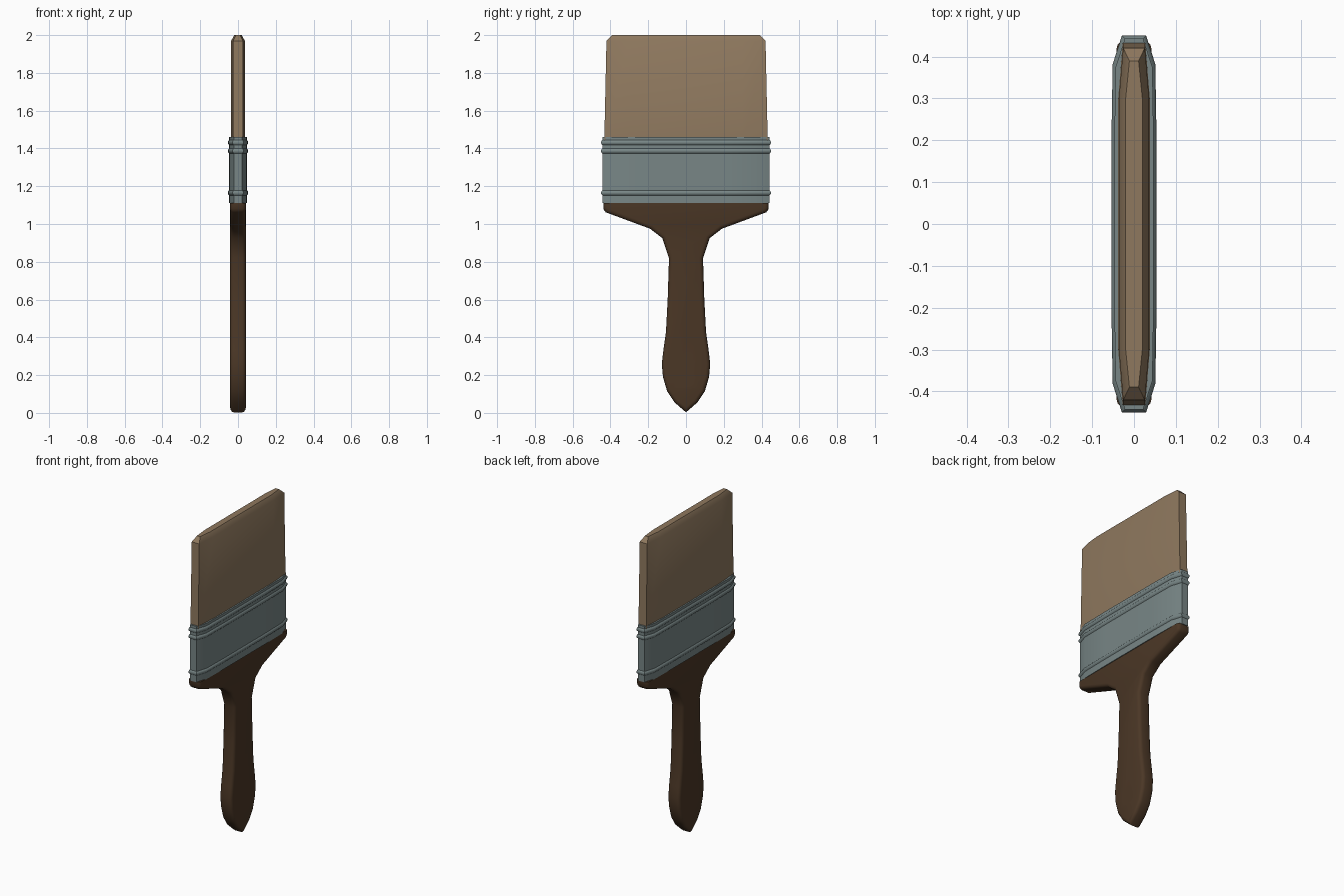
import bpy, bmesh, math

if "Cube" in bpy.data.objects:
    bpy.data.objects.remove(bpy.data.objects["Cube"])


def material(name, rgb):
    m = bpy.data.materials.new(name)
    m.diffuse_color = (*rgb, 1.0)
    m.use_nodes = True
    m.node_tree.nodes["Principled BSDF"].inputs["Base Color"].default_value = m.diffuse_color
    return m


def make_object(name, bm, mat):
    bmesh.ops.recalc_face_normals(bm, faces=bm.faces)
    me = bpy.data.meshes.new(name)
    bm.to_mesh(me)
    bm.free()
    ob = bpy.data.objects.new(name, me)
    bpy.context.collection.objects.link(ob)
    if mat:
        me.materials.append(mat)
    return ob


def select_only(ob):
    bpy.ops.object.select_all(action='DESELECT')
    ob.select_set(True)
    bpy.context.view_layer.objects.active = ob


def smooth(ob, degrees):
    select_only(ob)
    bpy.ops.object.shade_smooth_by_angle(angle=math.radians(degrees))


def mirrored_section(quarter):
    """Full cross-section from points running from y=0 to the narrow end."""
    half = quarter + [(-x, y) for x, y in reversed(quarter)]
    return half + [(-x, -y) for x, y in half if y > 0] + [
        ]


def loft(name, rings, mat):
    """rings: list of (z, quarter points); caps both ends."""
    bm = bmesh.new()
    loops = []
    for z, quarter in rings:
        loops.append([bm.verts.new((x, y, z)) for x, y in mirrored_section(quarter)])
    n = len(loops[0])
    for a, b in zip(loops, loops[1:]):
        for i in range(n):
            j = (i + 1) % n
            bm.faces.new((a[i], a[j], b[j], b[i]))
    bm.faces.new(loops[0])
    bm.faces.new(loops[-1])
    return make_object(name, bm, mat)


wood = material("dark_wood", (0.070, 0.038, 0.019))
metal = material("grey_metal", (0.188, 0.240, 0.240))
hair = material("tan_bristle", (0.272, 0.188, 0.112))

# Handle: half outline mirrored in y, extruded in x, rounded rims
side = [(0.06, 0.055), (0.10, 0.115), (0.122, 0.19), (0.128, 0.26),
        (0.120, 0.33), (0.106, 0.43), (0.097, 0.60), (0.090, 0.82),
        (0.125, 0.925), (0.19, 0.975), (0.425, 1.062), (0.438, 1.08),
        (0.438, 1.112)]
outline = [(0.0, 0.003)] + side + [(-y, z) for y, z in reversed(side)]
bm = bmesh.new()
T = 0.042
left = [bm.verts.new((-T, y, z)) for y, z in outline]
right = [bm.verts.new((T, y, z)) for y, z in outline]
bm.faces.new(left)
bm.faces.new(right)
for i in range(len(outline)):
    j = (i + 1) % len(outline)
    bm.faces.new((left[i], left[j], right[j], right[i]))
bmesh.ops.recalc_face_normals(bm, faces=bm.faces)
rims = [e for e in bm.edges
        if abs(e.verts[0].co.x - e.verts[1].co.x) < 1e-5
        and min(v.co.z for v in e.verts) < 1.11]
bmesh.ops.bevel(bm, geom=rims, offset=0.02, offset_type='OFFSET', segments=3,
                profile=0.5, affect='EDGES', clamp_overlap=False)
handle = make_object("handle", bm, wood)

# Hanging hole, cut through the handle
bm = bmesh.new()
bmesh.ops.create_cone(bm, cap_ends=True, segments=24, radius1=0.04, radius2=0.04, depth=0.4)
for v in bm.verts:
    x, y, z = v.co
    v.co = (z, y, x + 0.178)
cutter = make_object("hole_cutter", bm, None)
cutter.hide_render = True
mod = handle.modifiers.new("hole", 'BOOLEAN')
mod.operation = 'DIFFERENCE'
mod.solver = 'EXACT'
mod.object = cutter
select_only(handle)
bpy.ops.object.modifier_apply(modifier=mod.name)
bpy.data.objects.remove(cutter, do_unlink=True)
smooth(handle, 40)

# Ferrule: flat metal band with three raised ribs
def band(z, d):
    return (z, [(0.047 + d, 0.2), (0.044 + d, 0.375 + d), (0.022 + d, 0.443 + d)])


rings = [band(1.11, 0)]
for zc in (1.165, 1.387, 1.431):
    for dz, d in ((-0.013, 0), (-0.008, 0.005), (0, 0.007), (0.008, 0.005), (0.013, 0)):
        rings.append(band(zc + dz, d))
rings.append(band(1.46, 0))
smooth(loft("ferrule", rings, metal), 35)

# Bristles: slightly tapering slab with a chamfered tip
smooth(loft("bristles", [
    (1.42, [(0.038, 0.30), (0.027, 0.433)]),
    (1.97, [(0.036, 0.30), (0.026, 0.421)]),
    (2.00, [(0.020, 0.30), (0.011, 0.390)]),
], hair), 30)
